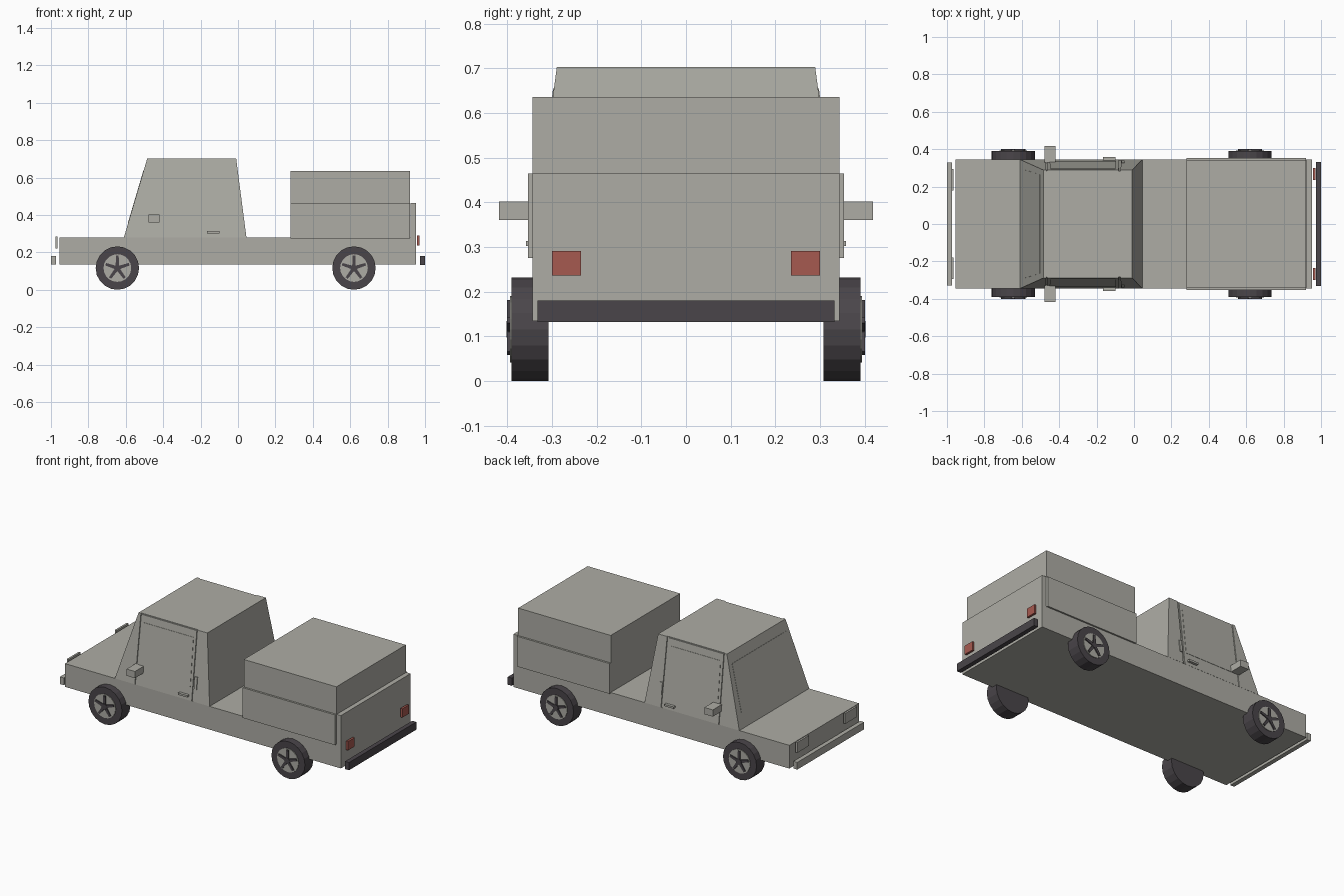
import bpy, bmesh, math
from mathutils import Matrix

if "Cube" in bpy.data.objects:
    bpy.data.objects.remove(bpy.data.objects["Cube"])


def material(name, rgb):
    m = bpy.data.materials.new(name)
    m.diffuse_color = (*rgb, 1)
    m.use_nodes = True
    m.node_tree.nodes["Principled BSDF"].inputs["Base Color"].default_value = m.diffuse_color
    return m


GREY = material("body grey", (0.42, 0.415, 0.375))
DARK = material("dark rubber", (0.068, 0.060, 0.068))
RED = material("lamp red", (0.38, 0.10, 0.08))


def finish(name, bm, mat):
    bmesh.ops.recalc_face_normals(bm, faces=bm.faces)
    me = bpy.data.meshes.new(name)
    bm.to_mesh(me)
    bm.free()
    me.materials.append(mat)
    ob = bpy.data.objects.new(name, me)
    bpy.context.collection.objects.link(ob)
    return ob


def hexa(name, ring_a, ring_b, mat):
    """Solid between two rings of matching points."""
    bm = bmesh.new()
    a = [bm.verts.new(p) for p in ring_a]
    b = [bm.verts.new(p) for p in ring_b]
    n = len(a)
    bm.faces.new(a)
    bm.faces.new(b)
    for i in range(n):
        j = (i + 1) % n
        bm.faces.new((a[i], a[j], b[j], b[i]))
    return finish(name, bm, mat)


def box(name, x0, x1, y0, y1, z0, z1, mat=GREY):
    ring = [(x0, y0), (x1, y0), (x1, y1), (x0, y1)]
    return hexa(name, [(x, y, z0) for x, y in ring], [(x, y, z1) for x, y in ring], mat)


def mirrored_box(name, x0, x1, y0, y1, z0, z1, mat=GREY):
    for s, tag in ((-1, "right"), (1, "left")):
        box(f"{name}_{tag}", x0, x1, s * y0, s * y1, z0, z1, mat)


# cabin proportions
Z0, Z1 = 0.28, 0.703


def slope(a, b, z):
    return a + (b - a) * (z - Z0) / (Z1 - Z0)


def cab_y(z):
    return slope(0.345, 0.289, z)


def side_panel(name, pts, inner, outer):
    """Plate lying on the leaning cabin sides, from an x-z outline."""
    for s, tag in ((-1, "right"), (1, "left")):
        hexa(f"{name}_{tag}",
             [(x, s * (cab_y(z) + inner), z) for x, z in pts],
             [(x, s * (cab_y(z) + outer), z) for x, z in pts], GREY)


# chassis body
box("lower_body", -0.955, 0.952, -0.344, 0.344, 0.135, 0.28)

# cabin core with side panels separated by narrow seams
ring = ((-1, -1), (1, -1), (1, 1), (-1, 1))
hexa("cabin",
     [(-0.61 if i < 0 else 0.045, j * 0.339, Z0) for i, j in ring],
     [(-0.485 if i < 0 else -0.01, j * 0.283, Z1) for i, j in ring], GREY)
side_panel("front_pillar", [(-0.61, Z0), (-0.485, Z1), (-0.469, Z1), (-0.472, Z0)], -0.007, 0)
side_panel("door", [(-0.467, Z0), (-0.464, 0.699), (-0.082, 0.699), (-0.079, Z0)], -0.007, 0)
side_panel("rear_pillar", [(-0.068, Z0), (-0.072, Z1), (-0.01, Z1), (0.045, Z0)], -0.007, 0)
side_panel("door_window", [(-0.452, 0.36), (-0.447, 0.655), (-0.1, 0.655), (-0.095, 0.36)], -0.003, 0.002)
side_panel("pillar_vent", [(-0.068, 0.355), (-0.068, 0.43), (-0.05, 0.43), (-0.05, 0.355)], -0.003, 0.005)


# windscreen plate
def screen(off):
    return [(slope(-0.61, -0.485, z) - off, y, z)
            for y, z in ((-0.29, 0.36), (0.29, 0.36), (0.265, 0.64), (-0.265, 0.64))]


hexa("windscreen", screen(-0.003), screen(0.0015), GREY)

# door handles and mirrors
mirrored_box("door_handle", -0.165, -0.1, 0.335, 0.358, 0.302, 0.314)
mirrored_box("wing_mirror", -0.478, -0.42, 0.325, 0.418, 0.36, 0.402)

# cargo bed, tailgate, side plates and canopy
box("cargo_bed", 0.28, 0.92, -0.342, 0.342, 0.28, 0.465)
box("canopy", 0.28, 0.92, -0.343, 0.343, 0.465, 0.636)
box("tailgate", 0.923, 0.952, -0.344, 0.344, 0.28, 0.465)
mirrored_box("bed_side", 0.28, 0.92, 0.338, 0.354, 0.275, 0.464)

# bumpers and lamps
box("front_bumper", -1.0, -0.973, -0.33, 0.33, 0.135, 0.18)
box("rear_bumper", 0.972, 1.0, -0.332, 0.332, 0.132, 0.18, DARK)
mirrored_box("headlight", -0.976, -0.964, 0.178, 0.295, 0.22, 0.285)
mirrored_box("tail_light", 0.958, 0.971, 0.235, 0.30, 0.236, 0.291, RED)


# wheels
def disc(name, x, y0, y1, z, r, mat, sides=20):
    bm = bmesh.new()
    m = Matrix.Translation((x, (y0 + y1) / 2, z)) @ Matrix.Rotation(math.pi / 2, 4, 'X')
    bmesh.ops.create_cone(bm, cap_ends=True, segments=sides, radius1=r, radius2=r,
                          depth=abs(y1 - y0), matrix=m)
    return finish(name, bm, mat)


R = 0.116
for x, end in ((-0.645, "front"), (0.62, "rear")):
    for s, side in ((-1, "right"), (1, "left")):
        tag = f"{end}_{side}"
        disc(f"tyre_{tag}", x, s * 0.308, s * 0.39, R, R, DARK)
        disc(f"rim_{tag}", x, s * 0.38, s * 0.394, R, 0.074, GREY)
        disc(f"hub_{tag}", x, s * 0.385, s * 0.402, R, 0.018, DARK, 10)
        # five tapered spokes
        for k in range(5):
            a = math.pi / 2 + k * math.tau / 5
            c, d = math.cos(a), math.sin(a)
            prof = ((0.0, -0.010), (0.066, -0.007), (0.066, 0.007), (0.0, 0.010))
            pts = [(x + u * c - v * d, R + u * d + v * c) for u, v in prof]
            hexa(f"spoke_{tag}_{k + 1}",
                 [(px, s * 0.388, pz) for px, pz in pts],
                 [(px, s * 0.400, pz) for px, pz in pts], DARK)
